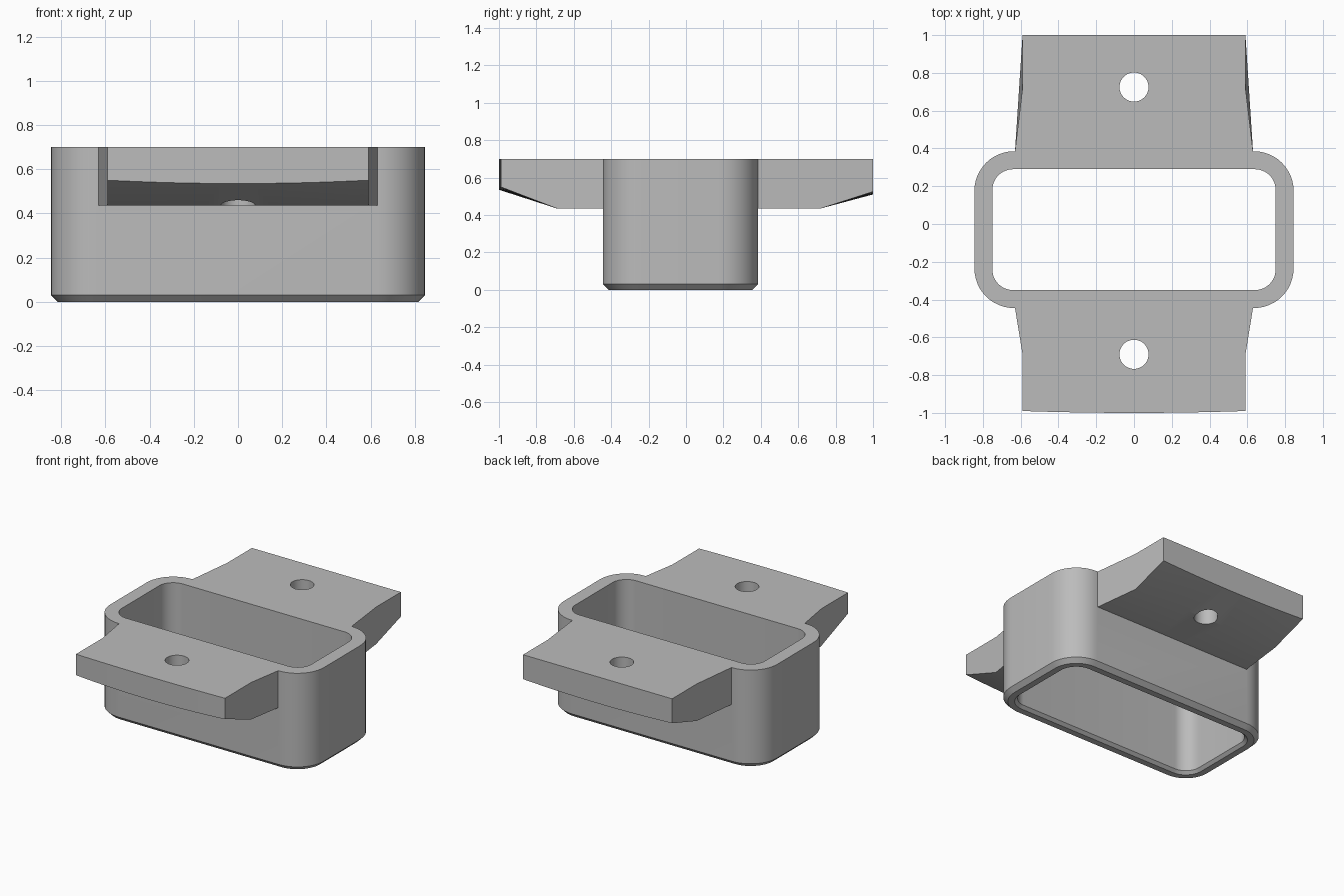
import bpy, bmesh, math

if "Cube" in bpy.data.objects:
    bpy.data.objects.remove(bpy.data.objects["Cube"], do_unlink=True)

TOP, LEDGE = 0.70, 0.435
CENTRE_Y = -0.03

grey = bpy.data.materials.new("plain grey")
grey.use_nodes = True
grey.diffuse_color = (0.5, 0.5, 0.5, 1)
grey.node_tree.nodes["Principled BSDF"].inputs["Base Color"].default_value = (0.5, 0.5, 0.5, 1)


def make_object(name, bm):
    bmesh.ops.recalc_face_normals(bm, faces=bm.faces)
    mesh = bpy.data.meshes.new(name)
    bm.to_mesh(mesh)
    bm.free()
    mesh.materials.append(grey)
    obj = bpy.data.objects.new(name, mesh)
    bpy.context.collection.objects.link(obj)
    return obj


def rounded_ring(bm, half_x, half_y, radius, z, steps=12):
    ring = []
    for quarter, (sx, sy) in enumerate([(1, 1), (-1, 1), (-1, -1), (1, -1)]):
        for i in range(steps + 1):
            a = (quarter + i / steps) * math.pi / 2
            ring.append(bm.verts.new((sx * (half_x - radius) + radius * math.cos(a),
                                      CENTRE_Y + sy * (half_y - radius) + radius * math.sin(a), z)))
    return ring


def bridge(bm, rings, closed_rings):
    # Join consecutive rings with quads
    pairs = list(zip(rings, rings[1:]))
    if closed_rings:
        pairs.append((rings[-1], rings[0]))
    for a, b in pairs:
        n = len(a)
        for i in range(n):
            j = (i + 1) % n
            bm.faces.new((a[i], a[j], b[j], b[i]))


def combine(target, tool, operation):
    mod = target.modifiers.new(operation.lower(), 'BOOLEAN')
    mod.operation, mod.solver, mod.object = operation, 'EXACT', tool
    bpy.context.view_layer.objects.active = target
    bpy.ops.object.modifier_apply(modifier=mod.name)
    bpy.data.objects.remove(tool, do_unlink=True)


# Open rectangular sleeve with a chamfered lower rim
bm = bmesh.new()
bridge(bm, [
    rounded_ring(bm, 0.845, 0.415, 0.21, TOP),
    rounded_ring(bm, 0.845, 0.415, 0.21, 0.03),
    rounded_ring(bm, 0.815, 0.385, 0.18, 0),
    rounded_ring(bm, 0.77, 0.34, 0.13, 0),
    rounded_ring(bm, 0.75, 0.32, 0.11, 0.02),
    rounded_ring(bm, 0.75, 0.32, 0.11, TOP),
], True)
sleeve = make_object("flanged_sleeve", bm)


# Mounting flange: waisted plan, underside rising to the tip
def flange(name, side, root, bend, tip_z, bow):
    bm = bmesh.new()
    sections = []
    steps = 16
    for i in range(steps + 1):
        t = 2 * i / steps - 1
        tip = 1 - bow * t * t
        low = tip_z + 0.015 * t * t
        points = [(0.63, root - 0.04, TOP), (0.63, root, TOP), (0.59, bend, TOP), (0.59, tip, TOP),
                  (0.59, tip, low), (0.59, bend, LEDGE), (0.63, root, LEDGE), (0.63, root - 0.04, LEDGE)]
        sections.append([bm.verts.new((t * w, side * y, z)) for w, y, z in points])
    bridge(bm, sections, False)
    bm.faces.new(sections[0])
    bm.faces.new(sections[-1])
    return make_object(name, bm)


# Round screw hole
def hole_cutter(y):
    bpy.ops.mesh.primitive_cylinder_add(vertices=48, radius=0.077, depth=1, location=(0, y, 0.6))
    cutter = bpy.context.object
    cutter.name = "hole_cutter"
    cutter.hide_render = True
    cutter.data.materials.append(grey)
    return cutter


for name, side, root, bend, tip_z, bow, hole in [
        ("front_flange", -1, 0.445, 0.69, 0.535, 0.01, 0.69),
        ("back_flange", 1, 0.385, 0.72, 0.51, 0, 0.725)]:
    part = flange(name, side, root, bend, tip_z, bow)
    combine(part, hole_cutter(side * hole), 'DIFFERENCE')
    combine(sleeve, part, 'UNION')

# Smooth rounded corners, keep hard edges
bpy.ops.object.select_all(action='DESELECT')
sleeve.select_set(True)
bpy.context.view_layer.objects.active = sleeve
bpy.ops.object.shade_smooth_by_angle(angle=math.radians(25))
